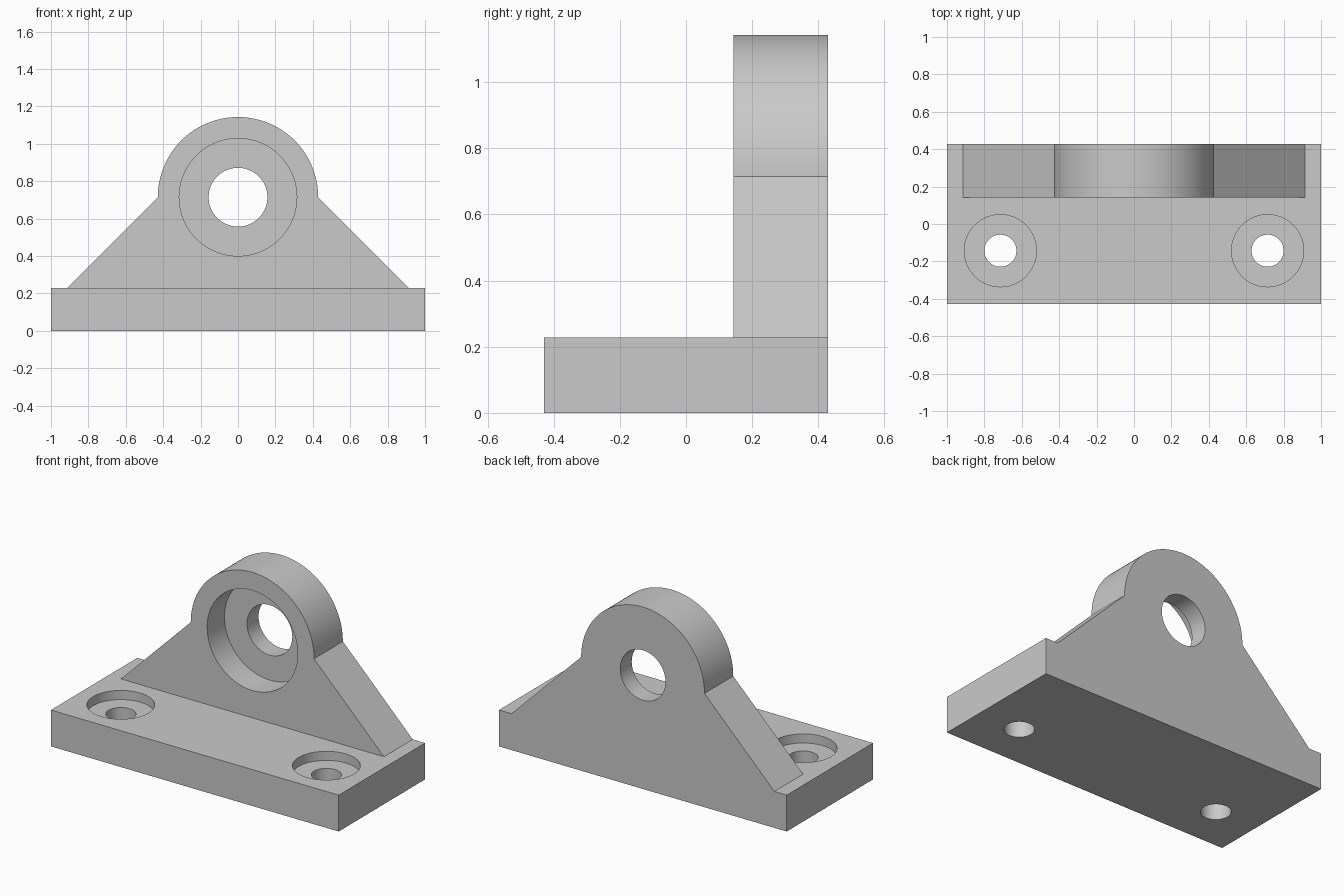
import bpy, bmesh, math
from mathutils import Matrix

if "Cube" in bpy.data.objects:
    bpy.data.objects.remove(bpy.data.objects["Cube"])

U = 1 / 70          # one design unit; the base is 140 units long
BASE_H, AXIS_Z, EAR_R = 16 * U, 50 * U, 30 * U
FRONT, BACK, EAR_FRONT = -30 * U, 30 * U, 10 * U

steel = bpy.data.materials.new("plain grey")
steel.use_nodes = True
grey = (0.59, 0.59, 0.59, 1)
steel.diffuse_color = grey
steel.node_tree.nodes["Principled BSDF"].inputs["Base Color"].default_value = grey


def finish(name, bm):
    bmesh.ops.recalc_face_normals(bm, faces=bm.faces)
    mesh = bpy.data.meshes.new(name)
    bm.to_mesh(mesh)
    bm.free()
    mesh.materials.append(steel)
    obj = bpy.data.objects.new(name, mesh)
    bpy.context.collection.objects.link(obj)
    return obj


def prism(name, outline, y0, y1):
    """Extrude an x-z outline from y0 to y1."""
    bm = bmesh.new()
    face = bm.faces.new([bm.verts.new((x, y0, z)) for x, z in outline])
    new = bmesh.ops.extrude_face_region(bm, geom=[face])["geom"]
    bmesh.ops.translate(bm, vec=(0, y1 - y0, 0),
                        verts=[v for v in new if isinstance(v, bmesh.types.BMVert)])
    return finish(name, bm)


def drill(name, radius, depth, centre, along_y=False):
    """Round cutter centred on a point, along z or y."""
    bm = bmesh.new()
    turn = Matrix.Rotation(math.pi / 2, 4, "X") if along_y else Matrix()
    bmesh.ops.create_cone(bm, cap_ends=True, segments=96, radius1=radius,
                          radius2=radius, depth=depth,
                          matrix=Matrix.Translation(centre) @ turn)
    obj = finish(name, bm)
    obj.hide_render = True
    return obj


def combine(target, other, operation):
    mod = target.modifiers.new(operation.lower(), "BOOLEAN")
    mod.operation, mod.solver, mod.object = operation, "EXACT", other
    bpy.context.view_layer.objects.active = target
    bpy.ops.object.modifier_apply(modifier=mod.name)
    bpy.data.objects.remove(other)


# Base plate
bracket = prism("bearing_bracket", [(-1, 0), (1, 0), (1, BASE_H), (-1, BASE_H)], FRONT, BACK)

# Upright: sloping shoulders under a half-round ear, sunk into the base
foot = 64 * U
sink = BASE_H / 2
arc = [(EAR_R * math.cos(a), AXIS_Z + EAR_R * math.sin(a))
       for a in (math.pi * i / 64 for i in range(65))]
outline = [(-foot, sink), (foot, sink), (foot, BASE_H)] + arc + [(-foot, BASE_H)]
combine(bracket, prism("upright", outline, EAR_FRONT, BACK), "UNION")

# Main bore with a wide recess on the front
combine(bracket, drill("bore", 11 * U, 2, (0, 0, AXIS_Z), True), "DIFFERENCE")
recess = 12 * U
combine(bracket, drill("bore_recess", 22 * U, 2 * recess, (0, EAR_FRONT, AXIS_Z), True), "DIFFERENCE")

# Counterbored mounting holes
for side in (-1, 1):
    x, y = side * 50 * U, -10 * U
    combine(bracket, drill("bolt_hole", 6 * U, 1, (x, y, 0)), "DIFFERENCE")
    combine(bracket, drill("bolt_recess", 13.5 * U, 8 * U, (x, y, BASE_H)), "DIFFERENCE")

# Merge coplanar faces, then smooth only the round walls
bm = bmesh.new()
bm.from_mesh(bracket.data)
bmesh.ops.remove_doubles(bm, verts=bm.verts, dist=1e-5)
bmesh.ops.dissolve_limit(bm, angle_limit=math.radians(0.5), verts=bm.verts, edges=bm.edges)
bm.to_mesh(bracket.data)
bm.free()
bpy.ops.object.select_all(action="DESELECT")
bracket.select_set(True)
bpy.context.view_layer.objects.active = bracket
bpy.ops.object.shade_smooth_by_angle(angle=math.radians(30))
